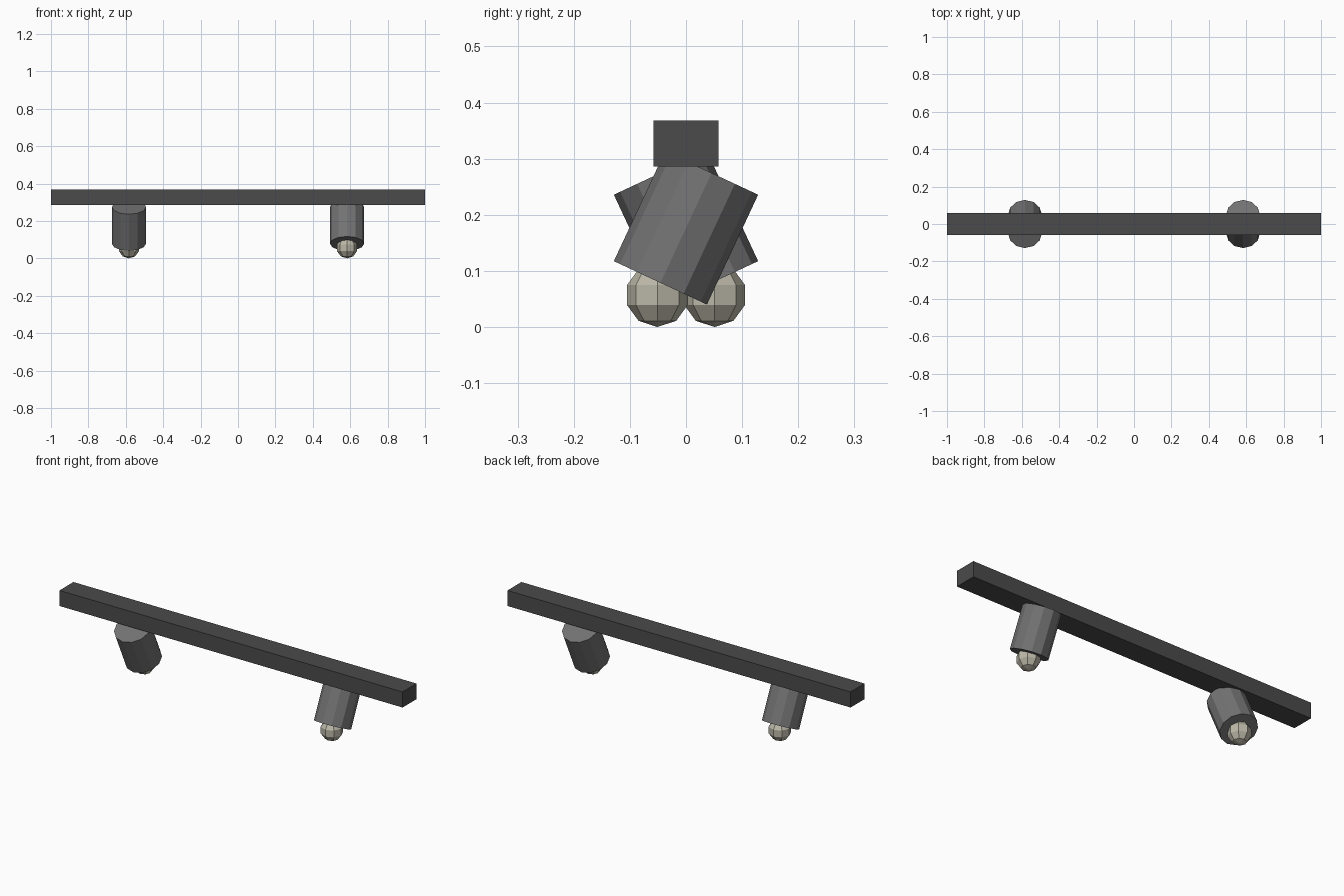
import bpy, bmesh, math
from mathutils import Matrix

if "Cube" in bpy.data.objects:
    bpy.data.objects.remove(bpy.data.objects["Cube"])


def material(name, rgb):
    m = bpy.data.materials.new(name)
    m.diffuse_color = (*rgb, 1)
    m.use_nodes = True
    m.node_tree.nodes["Principled BSDF"].inputs["Base Color"].default_value = m.diffuse_color
    return m


def add(name, bm, matrix, mat):
    mesh = bpy.data.meshes.new(name)
    bm.to_mesh(mesh)
    bm.free()
    mesh.materials.append(mat)
    ob = bpy.data.objects.new(name, mesh)
    ob.matrix_world = matrix
    bpy.context.collection.objects.link(ob)


dark = material("dark_metal", (0.07, 0.07, 0.072))
grey = material("grey_metal", (0.17, 0.17, 0.172))
warm = material("warm_bulb", (0.50, 0.48, 0.39))

# Ceiling rail
bm = bmesh.new()
bmesh.ops.create_cube(bm, size=1, matrix=Matrix.Diagonal((2, 0.116, 0.082, 1)))
add("rail", bm, Matrix.Translation((0, 0, 0.327)), dark)

# Two lamps tilted in opposite directions
for side, label in ((1, "right"), (-1, "left")):
    x = 0.583 * side
    # Twelve-sided lamp housing
    bm = bmesh.new()
    bmesh.ops.create_cone(bm, cap_ends=True, segments=12, radius1=0.0915,
                          radius2=0.0915, depth=0.216)
    tilt = Matrix.Rotation(math.radians(-25 * side), 4, 'X')
    add(label + "_housing", bm, Matrix.Translation((x, 0, 0.1765)) @ tilt, grey)
    # Bulb poking out of the lower end
    bm = bmesh.new()
    bmesh.ops.create_uvsphere(bm, u_segments=8, v_segments=5, radius=0.057)
    add(label + "_bulb", bm, Matrix.Translation((x, -0.051 * side, 0.057)), warm)
